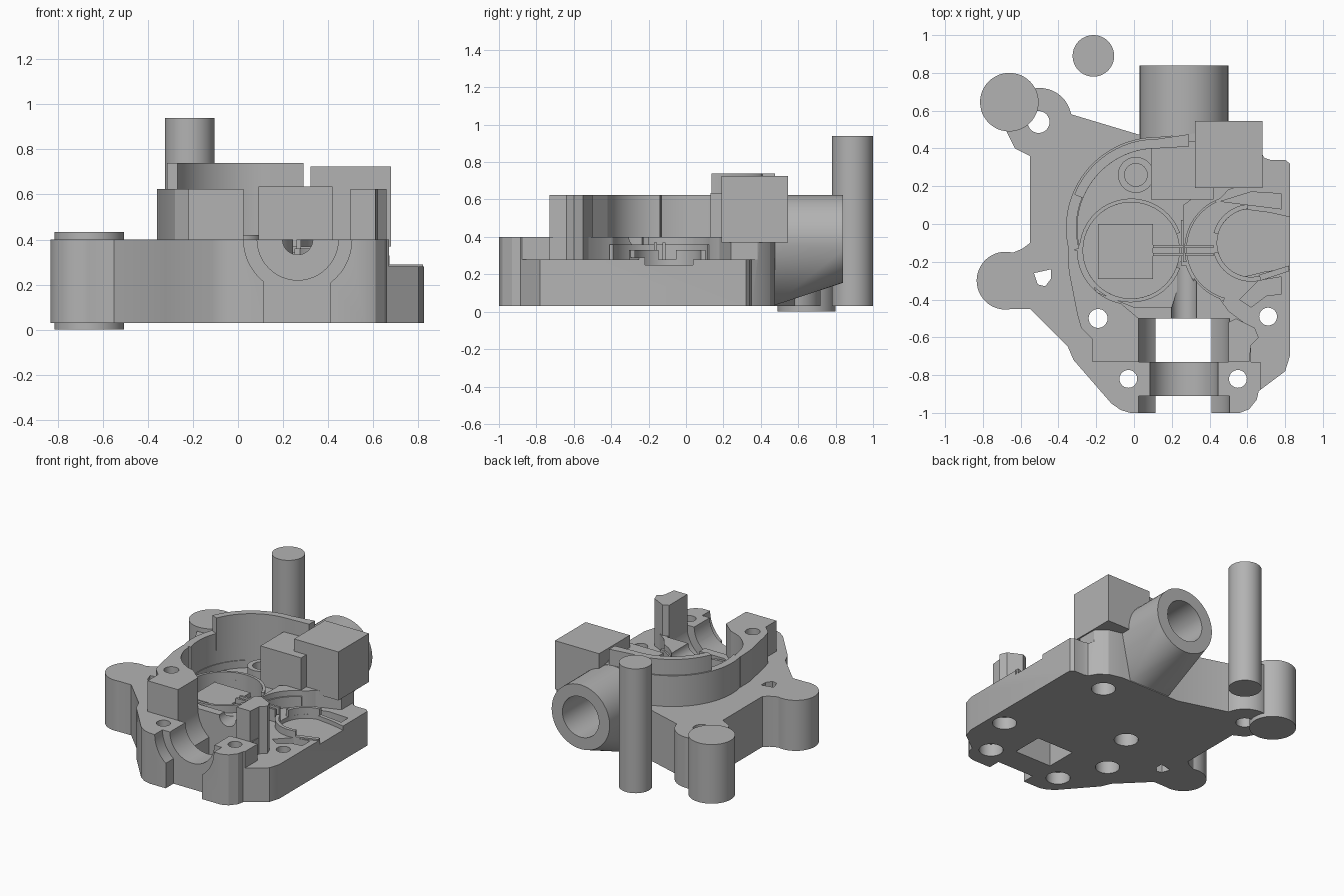
import bpy, bmesh, math

metal = bpy.data.materials.new("cast_grey")
metal.diffuse_color = (0.45, 0.45, 0.45, 1)
parts = []


def finish(name, bm, keep=True):
    bmesh.ops.recalc_face_normals(bm, faces=bm.faces)
    me = bpy.data.meshes.new(name)
    bm.to_mesh(me)
    bm.free()
    ob = bpy.data.objects.new(name, me)
    me.materials.append(metal)
    bpy.context.collection.objects.link(ob)
    if keep:
        parts.append(ob)
    return ob


def prism(name, pts, z0, z1, keep=True):
    bm = bmesh.new()
    f = bm.faces.new([bm.verts.new((x, y, z0)) for x, y in pts])
    ext = bmesh.ops.extrude_face_region(bm, geom=[f])["geom"]
    for v in ext:
        if isinstance(v, bmesh.types.BMVert):
            v.co.z = z1
    return finish(name, bm, keep)


def arc(x, y, r, a0, a1, n=24):
    return [(x + r * math.cos(math.radians(a0 + (a1 - a0) * i / n)),
             y + r * math.sin(math.radians(a0 + (a1 - a0) * i / n))) for i in range(n + 1)]


def disc(name, x, y, r, z0, z1, keep=True):
    return prism(name, arc(x, y, r, 0, 360, 48)[:-1], z0, z1, keep)


def box(name, x0, x1, y0, y1, z0, z1, keep=True):
    return prism(name, [(x0, y0), (x1, y0), (x1, y1), (x0, y1)], z0, z1, keep)


def band(name, x, y, r0, r1, a0, a1, z0, z1, keep=True):
    return prism(name, arc(x, y, r1, a0, a1, 40) + arc(x, y, r0, a1, a0, 40), z0, z1, keep)


def bore(x, z, r, y0, y1):
    """Cutter cylinder lying along y."""
    bm = bmesh.new()
    ring = arc(x, z, r, 0, 360, 48)[:-1]
    a = [bm.verts.new((u, y0, w)) for u, w in ring]
    b = [bm.verts.new((u, y1, w)) for u, w in ring]
    bm.faces.new(a)
    bm.faces.new(b)
    for i in range(48):
        j = (i + 1) % 48
        bm.faces.new((a[i], a[j], b[j], b[i]))
    return finish("cutter", bm, False)


def boolean(ob, tool, op="DIFFERENCE"):
    m = ob.modifiers.new("cut", "BOOLEAN")
    m.operation, m.solver, m.object = op, "EXACT", tool
    bpy.context.view_layer.objects.active = ob
    bpy.ops.object.modifier_apply(modifier=m.name)
    bpy.data.objects.remove(tool)


AX, AZ = 0.265, 0.40   # main shaft axis

# Base casting with its two left lugs
base = prism("base", [
    (-0.33, 0.58), (0.02, 0.475), (0.5, 0.475), (0.6, 0.45), (0.66, 0.40), (0.69, 0.35), (0.72, 0.34),
    (0.8, 0.34), (0.825, 0.32), (0.825, -0.70), (0.80, -0.78), (0.66, -0.885), (0.65, -0.93),
    (0.61, -0.98), (0.56, -1.0), (-0.02, -1.0), (-0.07, -0.985), (-0.12, -0.95), (-0.32, -0.72),
    (-0.35, -0.65), (-0.55, -0.45), (-0.68, -0.45), (-0.66, -0.16), (-0.59, -0.13), (-0.55, -0.10),
    (-0.55, 0.36), (-0.63, 0.40), (-0.68, 0.50), (-0.52, 0.71), (-0.40, 0.68)], 0.03, 0.40)
boolean(base, disc("lug", -0.50, 0.55, 0.17, 0.03, 0.40, False), "UNION")
boolean(base, disc("lug", -0.68, -0.30, 0.153, 0.03, 0.40, False), "UNION")

# Low open side on the right, then the chamber recesses
boolean(base, prism("cutter", [
    (0.67, -0.95), (0.9, -0.95), (0.9, 0.6), (0.67, 0.6), (0.67, 0.24), (0.50, 0.18)]
    + arc(0.55, -0.13, 0.28, 110, 250) + [(0.50, -0.46), (0.62, -0.55), (0.62, -0.73), (0.67, -0.73)],
    0.28, 0.7, False))
boolean(base, prism("cutter", arc(0.12, -0.02, 0.42, 90, 205)
        + [(-0.2, -0.36), (0.0, -0.44), (0.2, -0.44), (0.26, -0.25), (0.26, 0.1), (0.4, 0.2), (0.4, 0.4)],
        0.345, 0.7, False))
boolean(base, disc("cutter", -0.015, -0.14, 0.255, 0.25, 0.7, False))
boolean(base, prism("cutter", arc(0.62, -0.10, 0.18, 100, 260)
        + [(0.70, -0.25), (0.9, -0.23), (0.9, 0.02), (0.72, 0.06)], 0.25, 0.7, False))
for pts in ([(0.56, -0.40), (0.66, -0.30), (0.78, -0.28), (0.78, -0.37), (0.70, -0.38), (0.62, -0.44)],
            [(0.46, 0.12), (0.62, 0.10), (0.78, 0.08), (0.78, 0.16), (0.62, 0.17)]):
    boolean(base, prism("cutter", pts, 0.22, 0.7, False))

# Bearing seats, shaft groove and floor windows
for r, y0, y1 in ((0.24, -1.1, -0.91), (0.18, -0.95, -0.70), (0.24, -0.73, -0.50), (0.067, -0.55, -0.2)):
    boolean(base, bore(AX, AZ, r, y0, y1))
for y0, y1 in ((-1.1, -0.91), (-0.73, -0.50)):
    boolean(base, box("cutter", 0.115, 0.41, y0, y1, -0.1, 0.5, False))

# Bolt holes, counterbored from below
for x, y, r in ((-0.19, -0.50, 0.05), (0.71, -0.49, 0.047), (-0.03, -0.82, 0.047), (0.55, -0.82, 0.047),
                (0.50, 0.28, 0.05), (-0.05, -0.14, 0.05)):
    boolean(base, disc("cutter", x, y, r, -0.1, 0.7, False))
    boolean(base, disc("cutter", x, y, 0.08, -0.1, 0.12, False))
boolean(base, disc("cutter", -0.505, 0.54, 0.058, -0.1, 0.7, False))
boolean(base, prism("cutter", [(-0.53, -0.26), (-0.44, -0.24), (-0.44, -0.29), (-0.47, -0.33),
                               (-0.51, -0.32)], -0.1, 0.7, False))

# Upper housing wall: curved back, left shoulder and front blocks
prism("curved_wall", [(0.33, 0.48)] + arc(0.12, -0.02, 0.48, 90, 195, 40)
      + arc(0.12, -0.02, 0.425, 195, 90, 40) + [(0.33, 0.42)], 0.34, 0.625)
prism("raised_wall", [(0.29, 0.475)] + arc(0.12, -0.02, 0.47, 90, 158, 30)
      + arc(0.12, -0.02, 0.42, 158, 90, 30) + [(0.29, 0.41)], 0.5, 0.74)
shoulder = prism("left_shoulder", [
    (-0.35, -0.13), (-0.345, -0.25), (-0.30, -0.48), (-0.28, -0.55), (-0.22, -0.61), (-0.22, -0.73),
    (0.025, -0.73), (0.025, -0.50), (-0.07, -0.42)] + arc(-0.015, -0.14, 0.285, 255, 180, 16), 0.39, 0.625)
boolean(shoulder, disc("cutter", -0.19, -0.50, 0.05, 0.2, 0.8, False))
prism("right_front_block", [(0.50, -0.73), (0.61, -0.73), (0.62, -0.64), (0.66, -0.60), (0.64, -0.55),
                            (0.54, -0.50), (0.50, -0.52)], 0.27, 0.625)

# Chamber rims, cross ribs and guide ridges
band("left_chamber_rim", -0.015, -0.14, 0.255, 0.275, 20, 340, 0.3, 0.40)
band("right_chamber_rim", 0.55, -0.13, 0.27, 0.29, 115, 255, 0.25, 0.36)
band("side_ridge_front", 0.62, -0.10, 0.18, 0.205, 195, 285, 0.24, 0.33)
band("side_ridge_back", 0.62, -0.10, 0.18, 0.205, 95, 165, 0.24, 0.33)
prism("outflow_ridge", [(0.67, -0.30), (0.82, -0.25), (0.82, -0.22), (0.66, -0.27)], 0.24, 0.29)
for side in (-1, 1):
    box("cross_rib", 0.10, 0.42, -0.14 + 0.022 * side - 0.008, -0.14 + 0.022 * side + 0.008, 0.25, 0.37)
box("centre_rib", 0.25, 0.28, -0.22, 0.02, 0.27, 0.36)
boss = disc("round_boss", 0.01, 0.26, 0.095, 0.33, 0.42)
boolean(boss, disc("cutter", 0.01, 0.26, 0.06, 0.36, 0.6, False))

# Plain blocks and pins
box("square_pad", -0.19, 0.10, -0.29, 0.0, 0.25, 0.345)
box("inner_block", 0.09, 0.42, 0.13, 0.44, 0.34, 0.635)
prism("block_support", [(0.36, 0.2), (0.62, 0.24), (0.66, 0.38), (0.60, 0.45), (0.36, 0.47)], 0.27, 0.62)
box("corner_cube", 0.322, 0.68, 0.19, 0.545, 0.37, 0.725)
disc("tall_pin", -0.215, 0.89, 0.11, 0.03, 0.94)
disc("rear_post", -0.66, 0.645, 0.155, 0.0, 0.433)

# Rear pipe with a tapering gusset down to the base
bm = bmesh.new()
for y in (0.44, 0.84):
    for x, z in arc(AX, AZ - 0.01, 0.235, 0, 360, 48)[:-1]:
        bm.verts.new((x, y, z))
for x in (0.10, 0.43):
    bm.verts.new((x, 0.46, 0.03))
hull = bmesh.ops.convex_hull(bm, input=bm.verts)
bmesh.ops.dissolve_limit(bm, angle_limit=0.01, verts=bm.verts, edges=bm.edges)
pipe = finish("rear_pipe", bm)
boolean(pipe, bore(AX, AZ - 0.01, 0.148, 0.49, 1.0))

# Crisp machined edges with smooth round surfaces
for ob in parts:
    bpy.ops.object.select_all(action="DESELECT")
    ob.select_set(True)
    bpy.context.view_layer.objects.active = ob
    bpy.ops.object.shade_smooth_by_angle(angle=math.radians(25))
